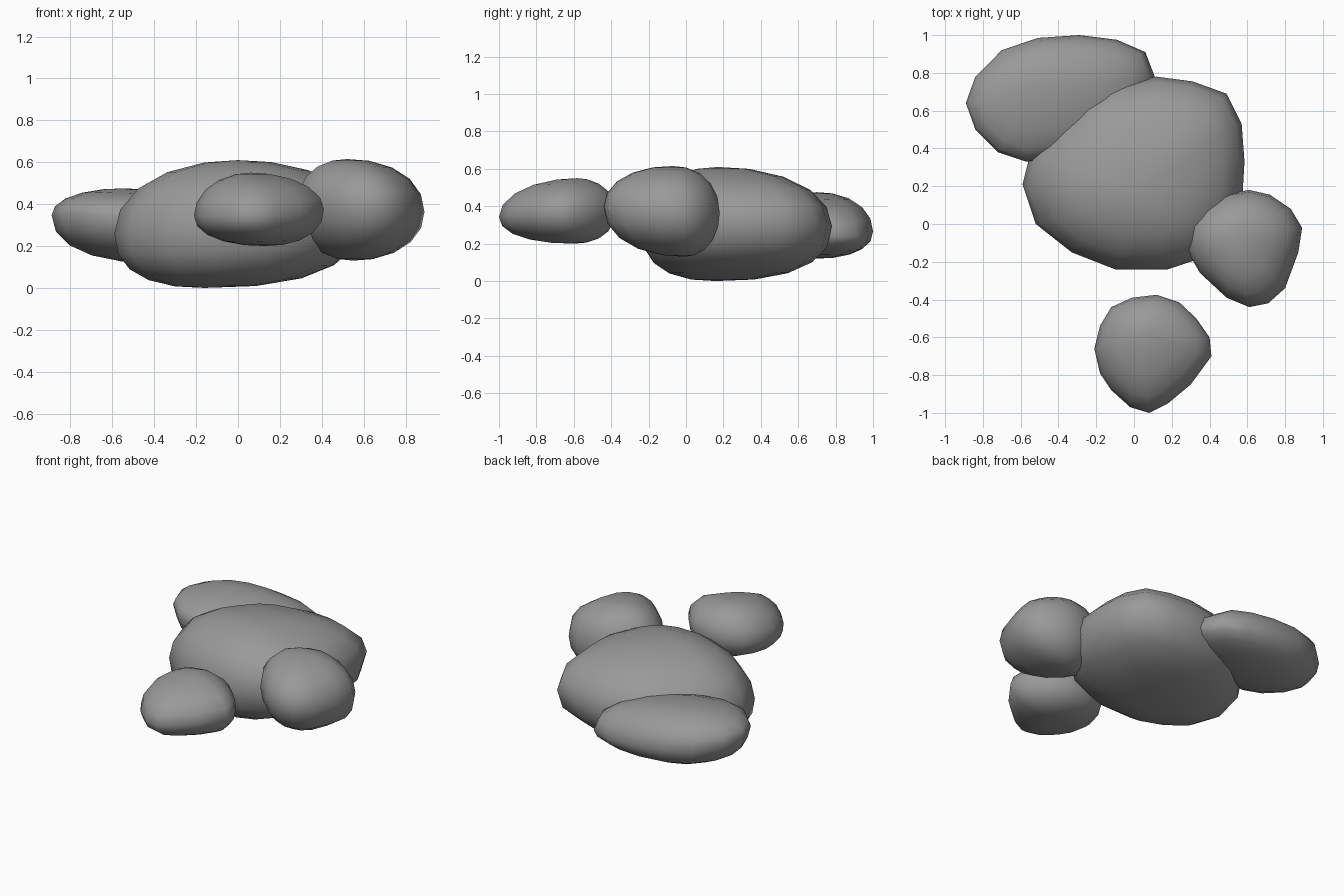
import bpy
import bmesh
from math import sin, cos, radians

# dark stone grey
stone = bpy.data.materials.new("stone")
stone.diffuse_color = (0.32, 0.32, 0.32, 1)


def rock(name, outline, waist, top, bottom, p_top=0.9, p_bottom=0.85):
    """Rounded stone: a plan outline lofted up and down to two apex points.
    waist = (height, slope in x, slope in y) of the widest ring."""
    cx = (min(p[0] for p in outline) + max(p[0] for p in outline)) / 2
    cy = (min(p[1] for p in outline) + max(p[1] for p in outline)) / 2
    bm = bmesh.new()
    rings = []
    for deg in (-75, -56, -37, -18, 0, 18, 37, 56, 75):
        t = radians(abs(deg))
        apex, p = (top, p_top) if deg >= 0 else (bottom, p_bottom)
        r, s = cos(t) ** p, sin(t) ** p
        ring = []
        for x, y in outline:
            wz = waist[0] + waist[1] * (x - cx) + waist[2] * (y - cy)
            ring.append(bm.verts.new((
                cx + (x - cx) * r + (apex[0] - cx) * (1 - r),
                cy + (y - cy) * r + (apex[1] - cy) * (1 - r),
                wz + (apex[2] - wz) * s)))
        rings.append(ring)
    n = len(outline)
    for a, b in zip(rings, rings[1:]):
        for i in range(n):
            j = (i + 1) % n
            bm.faces.new((a[i], a[j], b[j], b[i]))
    # close with apex fans
    for ring, apex in ((rings[0], bottom), (rings[-1], top)):
        tip = bm.verts.new(apex)
        for i in range(n):
            bm.faces.new((ring[i], ring[(i + 1) % n], tip))
    bmesh.ops.recalc_face_normals(bm, faces=bm.faces)
    for f in bm.faces:
        f.smooth = True
    me = bpy.data.meshes.new(name)
    bm.to_mesh(me)
    bm.free()
    me.materials.append(stone)
    ob = bpy.data.objects.new(name, me)
    bpy.context.collection.objects.link(ob)
    return ob


# large middle stone
rock("large_rock",
     [(0.12, 0.78), (0.31, 0.755), (0.49, 0.69), (0.57, 0.53), (0.585, 0.33),
      (0.575, 0.16), (0.5, -0.04), (0.36, -0.18), (0.18, -0.24), (-0.1, -0.24),
      (-0.33, -0.15), (-0.52, 0.0), (-0.59, 0.21), (-0.55, 0.37),
      (-0.43, 0.52), (-0.28, 0.67), (-0.13, 0.74)],
     (0.29, 0.05, 0.0), (0.0, 0.17, 0.61), (-0.16, 0.16, 0.0), 0.96, 0.82)

# flat stone at the back left
rock("back_rock",
     [(-0.29, 1.0), (-0.09, 0.975), (0.06, 0.91), (0.11, 0.78), (0.07, 0.62),
      (-0.1, 0.46), (-0.32, 0.36), (-0.57, 0.33), (-0.72, 0.38), (-0.84, 0.5),
      (-0.89, 0.64), (-0.84, 0.78), (-0.7, 0.92), (-0.51, 0.985)],
     (0.3, -0.09, -0.08), (-0.55, 0.7, 0.475), (-0.42, 0.7, 0.12), 0.95, 0.9)

# small stone in front
rock("front_rock",
     [(0.12, -0.375), (0.24, -0.415), (0.33, -0.5), (0.4, -0.6), (0.41, -0.7),
      (0.3, -0.85), (0.18, -0.95), (0.08, -1.0), (-0.02, -0.97),
      (-0.12, -0.88), (-0.18, -0.79), (-0.21, -0.66), (-0.18, -0.54),
      (-0.12, -0.44), (-0.01, -0.39)],
     (0.36, 0.05, 0.05), (0.06, -0.58, 0.55), (0.13, -0.6, 0.2), 1.0, 0.9)

# small stone at the right
rock("right_rock",
     [(0.61, 0.18), (0.72, 0.155), (0.83, 0.08), (0.89, -0.02), (0.87, -0.15),
      (0.8, -0.34), (0.71, -0.42), (0.61, -0.44), (0.49, -0.39),
      (0.35, -0.26), (0.28, -0.14), (0.28, 0.0), (0.37, 0.1), (0.48, 0.16)],
     (0.38, -0.04, -0.05), (0.52, -0.07, 0.615), (0.55, -0.01, 0.13), 0.93, 0.95)
